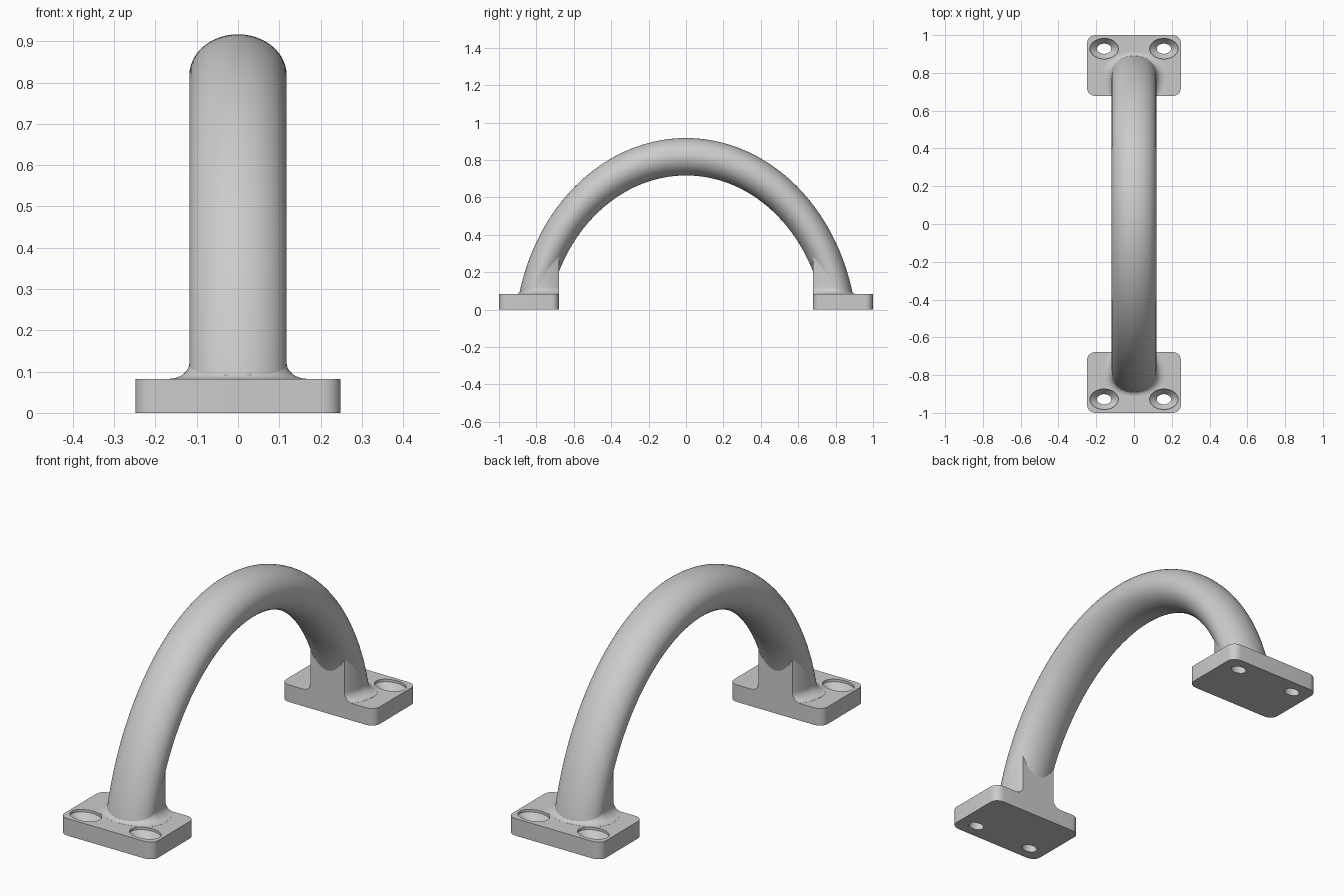
import bpy, bmesh
from math import sin, cos, pi, sqrt, asin

if "Cube" in bpy.data.objects:
    bpy.data.objects.remove(bpy.data.objects["Cube"])

Z0 = -0.175                  # arch centre height
AC, BC = 0.834, 0.992        # centreline ellipse radii (y, z)
TX, TY, TZ = 0.118, 0.084, 0.10   # tube half sizes
TOP = 0.082                  # plate thickness
INNER = 0.678                # inner face of the feet


def make(name, rings, closed=False):
    """Loft a list of equal-length point rings and cap both ends."""
    bm = bmesh.new()
    vs = [[bm.verts.new(p) for p in r] for r in rings]
    n = len(vs[0])
    for a, b in zip(vs, vs[1:]):
        for i in range(n):
            j = (i + 1) % n
            bm.faces.new((a[i], a[j], b[j], b[i]))
    bm.faces.new(vs[0])
    bm.faces.new(vs[-1])
    bmesh.ops.recalc_face_normals(bm, faces=bm.faces)
    me = bpy.data.meshes.new(name)
    bm.to_mesh(me)
    bm.free()
    ob = bpy.data.objects.new(name, me)
    bpy.context.collection.objects.link(ob)
    return ob


def activate(ob):
    bpy.ops.object.select_all(action='DESELECT')
    ob.select_set(True)
    bpy.context.view_layer.objects.active = ob


def combine(ob, tool, op):
    m = ob.modifiers.new(op, 'BOOLEAN')
    m.operation, m.object, m.solver = op, tool, 'EXACT'
    activate(ob)
    bpy.ops.object.modifier_apply(modifier=m.name)
    bpy.data.objects.remove(tool)


# Arched tube, ending inside the feet
phi0 = asin(0.23)
rings = []
for k in range(97):
    p = phi0 + (pi - 2 * phi0) * k / 96
    rings.append([(TX * sin(t), (AC + TY * cos(t)) * cos(p),
                   Z0 + (BC + TZ * cos(t)) * sin(p))
                  for t in [2 * pi * i / 48 for i in range(48)]])
arch = make("arch_tube", rings)
activate(arch)
bpy.ops.object.shade_smooth_by_angle(angle=0.6)

# Foot plate with rounded corners
outline = []
rx, ry = 0.045, 0.04
for q, (sx, sy) in enumerate([(1, 1), (-1, 1), (-1, -1), (1, -1)]):
    for i in range(9):
        t = (q + i / 8) * pi / 2
        cy = (1 - ry) if sy > 0 else (INNER + ry)
        outline.append((sx * (0.248 - rx) + rx * cos(t), cy + ry * sin(t)))
foot = make("foot", [[(x, y, z) for x, y in outline] for z in (0, TOP)])

# Leg root: flared fillet around the tube, filled up to the inner face
YC, RYI = 0.793, 0.178


def root_ring(d, z=None):
    pts = []
    w = TX - 0.0005 + 0.05 * d
    for i in range(33):          # outer half ellipse
        t = pi * i / 32
        pts.append((w * cos(t), YC + (TY + 0.001 + 0.033 * d) * sin(t)))
    side = []
    for i in range(1, 13):       # flanks running to the inner face
        y = YC + (INNER - YC) * i / 12
        side.append((w * sqrt(1 - ((YC - y) / RYI) ** 2), y))
    pts += [(-x, y) for x, y in side] + side[::-1]
    out = []
    for x, y in pts:
        h = z
        if z is None:            # top follows the tube's centreline
            h = 0.125 if y >= YC else max(0.125, Z0 + BC * sqrt(1 - (y / AC) ** 2))
        out.append((x, y, h))
    return out


rings = [root_ring(1, 0.04)]
for k in range(9):
    t = pi / 2 * k / 8
    rings.append(root_ring(1 - sin(t), TOP + 0.0005 + 0.04 * (1 - cos(t))))
rings.append(root_ring(0))
combine(foot, make("leg_root", rings), 'UNION')

# Countersunk screw holes
for s in (1, -1):
    prof = [(1, 0.13), (1, 0.07), (0.5, 0.035), (0.5, -0.05)]
    cut = make("hole_cutter", [[(s * 0.158 + 0.075 * r * cos(a), 0.928 + 0.054 * r * sin(a), z)
                                for a in [2 * pi * i / 40 for i in range(40)]] for r, z in prof])
    cut.hide_render = True
    combine(foot, cut, 'DIFFERENCE')

# Mirror the foot to the other end
m = foot.modifiers.new("mirror", 'MIRROR')
m.use_axis = (False, True, False)
m.use_clip = False
activate(foot)
bpy.ops.object.modifier_apply(modifier=m.name)
bpy.ops.object.shade_smooth_by_angle(angle=0.5)
foot.name = "feet"
